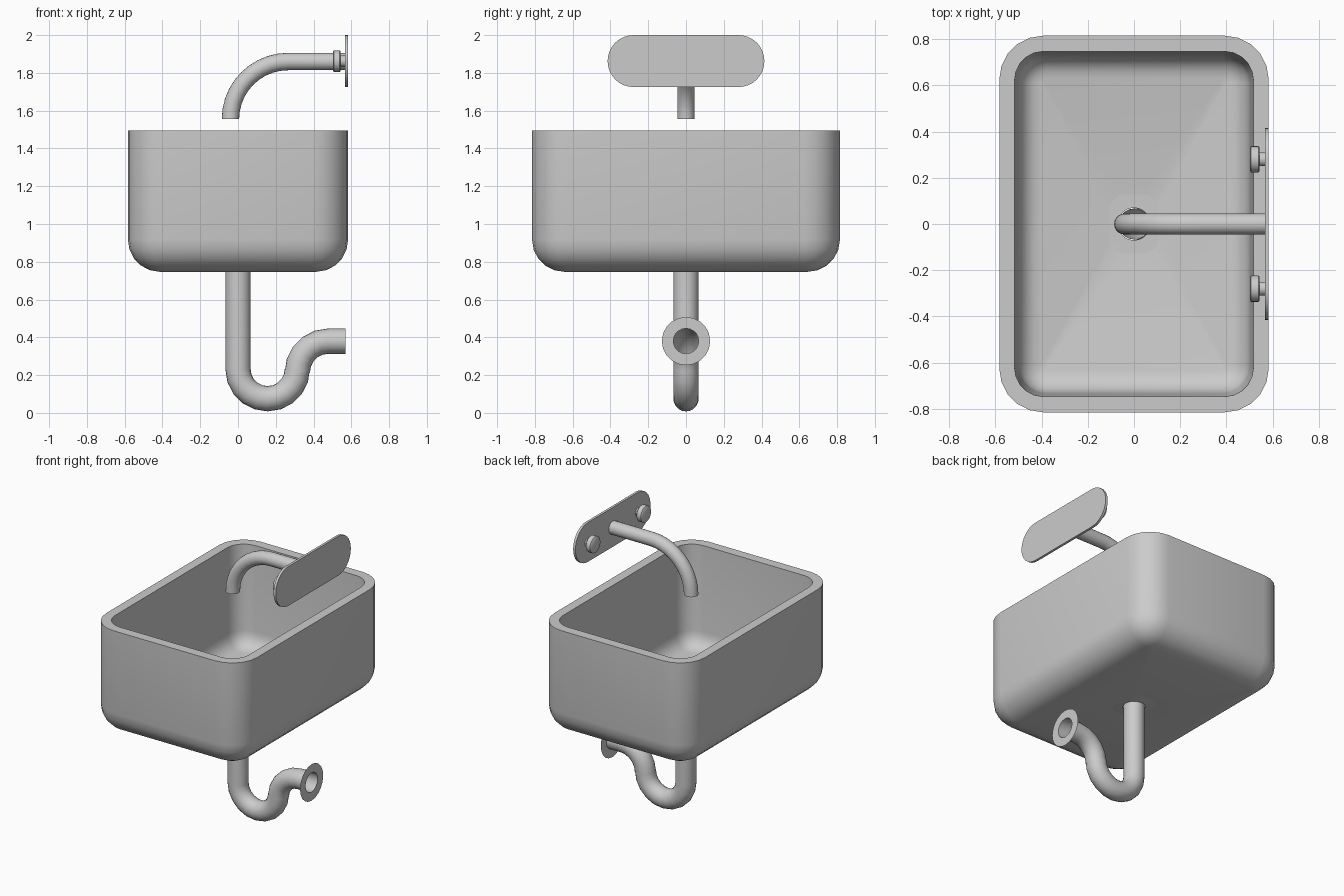
import bpy, bmesh
from math import sin, cos, pi, radians

if "Cube" in bpy.data.objects:
    bpy.data.objects.remove(bpy.data.objects["Cube"])


def finish(name, bm, angle=60):
    bmesh.ops.recalc_face_normals(bm, faces=bm.faces[:])
    me = bpy.data.meshes.new(name)
    bm.to_mesh(me)
    bm.free()
    ob = bpy.data.objects.new(name, me)
    bpy.context.collection.objects.link(ob)
    bpy.ops.object.select_all(action='DESELECT')
    ob.select_set(True)
    bpy.context.view_layer.objects.active = ob
    bpy.ops.object.shade_smooth_by_angle(angle=radians(angle))
    return ob


def loft(name, rings, cap_start=False, cap_end=False, angle=60):
    bm = bmesh.new()
    loops = [[bm.verts.new(p) for p in r] for r in rings]
    n = len(loops[0])
    for a, b in zip(loops, loops[1:]):
        for i in range(n):
            j = (i + 1) % n
            bm.faces.new((a[i], a[j], b[j], b[i]))
    if cap_start:
        bm.faces.new(loops[0])
    if cap_end:
        bm.faces.new(loops[-1])
    return finish(name, bm, angle)


def rounded(hx, hy, r, k=5):
    pts = []
    for q, (sx, sy) in enumerate([(1, 1), (-1, 1), (-1, -1), (1, -1)]):
        for i in range(k + 1):
            a = (q + i / k) * pi / 2
            pts.append((sx * (hx - r) + r * cos(a), sy * (hy - r) + r * sin(a)))
    return pts


def tube(name, path, r, extra=(), n=20):
    # sweep a circle along a path in the xz plane; extra = added radii at the end
    rings = []
    radii = [r] * len(path) + list(extra)
    path = path + [path[-1]] * len(extra)
    for (x, z, t), rad in zip(path, radii):
        rings.append([(x - sin(t) * rad * cos(2 * pi * i / n), rad * sin(2 * pi * i / n),
                       z + cos(t) * rad * cos(2 * pi * i / n)) for i in range(n)])
    return loft(name, rings)


def arc(cx, cz, r, a0, a1, k, turn):
    # turn = +1 counter-clockwise, -1 clockwise; stores the tangent angle
    out = []
    for i in range(k + 1):
        a = radians(a0 + (a1 - a0) * i / k)
        out.append((cx + r * cos(a), cz + r * sin(a), a + turn * pi / 2))
    return out


# basin: outer shell, rim, inner shell and floor sloping to the drain hole
def level(hx, hy, r, z):
    return [(x, y, z) for x, y in rounded(hx, hy, r)]


def hole(r, z, n=24):
    k = 5
    return [(r * cos((q + (i + .5) / 6) * pi / 2), r * sin((q + (i + .5) / 6) * pi / 2), z)
            for q in range(4) for i in range(k + 1)]


rings = [hole(0.07, 0.75)]
for i in range(6):
    a = i / 5 * pi / 2
    s = 0.17 * (1 - sin(a))
    rings.append(level(0.583 - s, 0.815 - s, 0.19 - s, 0.747 + 0.17 * (1 - cos(a))))
rings.append(level(0.583, 0.815, 0.19, 1.495))
rings.append(level(0.517, 0.747, 0.125, 1.495))
for i in range(6):
    a = i / 5 * pi / 2
    s = 0.015 + 0.10 * (1 - cos(a))
    rings.append(level(0.517 - s, 0.747 - s, 0.135 - s, 0.79 + 0.11 * (1 - sin(a))))
rings.append(hole(0.07, 0.745))
loft("basin", rings, angle=75)

# drain trap with a flat wall flange
path = [(0, 0.75, -pi / 2)]
path += arc(0.157, 0.232, 0.157, 180, 360, 10, 1)
path += arc(0.479, 0.215, 0.165, 180, 90, 5, -1)
path.append((0.57, 0.38, 0))
tube("drain_trap", path, 0.067, extra=(0.128,))

# spout
path = arc(0.265, 1.555, 0.305, 180, 90, 10, -1) + [(0.572, 1.86, 0)]
tube("spout", path, 0.046)

# wall plate
outline = rounded(0.415, 0.1375, 0.137, 8)
loft("wall_plate", [[(x, y, 1.8625 + z) for y, z in outline] for x in (0.566, 0.583)],
     True, True)

# tap knobs: turned profile of (x, radius)
profile = [(0.502, 0.05), (0.507, 0.057), (0.538, 0.057), (0.543, 0.052), (0.543, 0.03), (0.572, 0.03)]
for side, sy in (("left", 1), ("right", -1)):
    loft(side + "_knob",
         [[(x, sy * 0.28 + r * cos(2 * pi * i / 24), 1.862 + r * sin(2 * pi * i / 24))
           for i in range(24)] for x, r in profile], True, True, 40)
